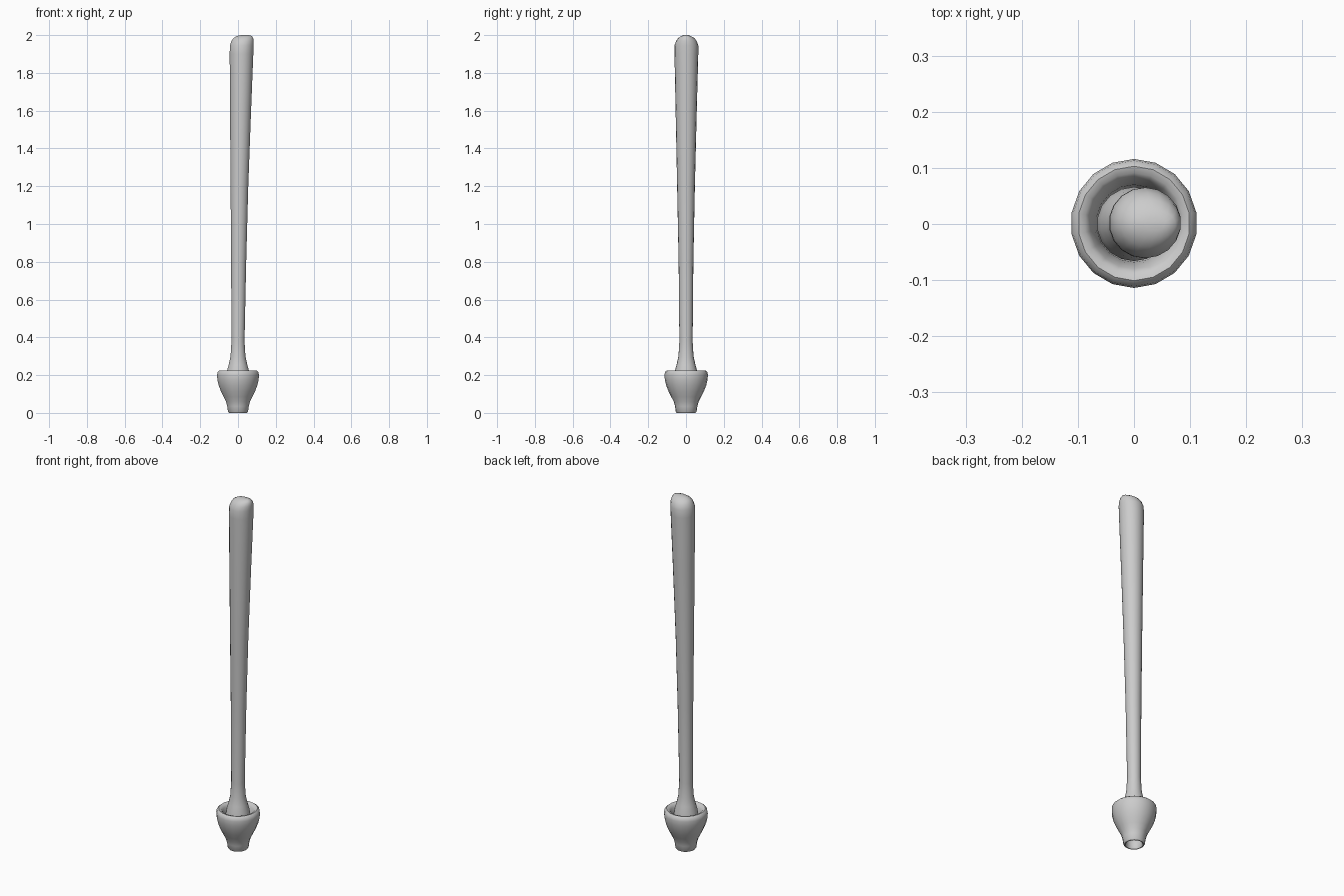
import bpy, bmesh, math

cube = bpy.data.objects.get("Cube")
if cube:
    bpy.data.objects.remove(cube, do_unlink=True)

SIDES = 18

grey = bpy.data.materials.new("plain grey")
grey.use_nodes = True
grey.diffuse_color = (0.6, 0.6, 0.6, 1)
grey.node_tree.nodes["Principled BSDF"].inputs["Base Color"].default_value = (0.6, 0.6, 0.6, 1)


def loft(name, rings, closed_loop=False):
    """Skin rings of (z, x_min, x_max, y_radius, y_centre); cap or join the ends."""
    bm = bmesh.new()
    loops = []
    for z, x0, x1, ry, yc in rings:
        cx, rx = (x0 + x1) / 2, (x1 - x0) / 2
        angles = [math.pi / 2 + 2 * math.pi * i / SIDES for i in range(SIDES)]
        loops.append([bm.verts.new((cx + rx * math.cos(a), yc + ry * math.sin(a), z))
                      for a in angles])
    pairs = list(zip(loops, loops[1:]))
    if closed_loop:
        pairs.append((loops[-1], loops[0]))
    for low, high in pairs:
        for i in range(SIDES):
            j = (i + 1) % SIDES
            bm.faces.new((low[i], low[j], high[j], high[i]))
    if not closed_loop:
        bm.faces.new(loops[0][::-1])
        bm.faces.new(loops[-1])
    bmesh.ops.recalc_face_normals(bm, faces=bm.faces)
    mesh = bpy.data.meshes.new(name)
    bm.to_mesh(mesh)
    bm.free()
    mesh.materials.append(grey)
    obj = bpy.data.objects.new(name, mesh)
    bpy.context.collection.objects.link(obj)
    bpy.ops.object.select_all(action='DESELECT')
    obj.select_set(True)
    bpy.context.view_layer.objects.active = obj
    bpy.ops.object.shade_smooth_by_angle(angle=math.radians(50))
    return obj


# Hollow cup: up the outside, over the rounded rim, down the inside
cup_profile = [
    (0.050, 0.000), (0.055, 0.006), (0.059, 0.035), (0.066, 0.060), (0.079, 0.085),
    (0.093, 0.113), (0.106, 0.145), (0.113, 0.175), (0.115, 0.200), (0.112, 0.217),
    (0.102, 0.225), (0.090, 0.222), (0.081, 0.210), (0.073, 0.185), (0.069, 0.160),
    (0.066, 0.120), (0.052, 0.080), (0.042, 0.040), (0.041, 0.008), (0.045, 0.000),
]
loft("cup", [(z, -r * 0.98, r * 0.98, r, 0.001) for r, z in cup_profile], True)

# Shaft: flared foot, slow taper leaning to one side, lopsided rounded tip
shaft_rings = [
    (0.085, -0.030, 0.030, 0.030, 0.0),
    (0.100, -0.050, 0.050, 0.050, 0.0),
    (0.130, -0.064, 0.064, 0.064, 0.0),
    (0.180, -0.066, 0.066, 0.066, 0.0),
    (0.220, -0.060, 0.060, 0.060, 0.0),
    (0.255, -0.050, 0.050, 0.050, 0.0),
    (0.300, -0.040, 0.040, 0.040, 0.0),
    (0.380, -0.035, 0.035, 0.035, 0.0),
    (0.800, -0.037, 0.044, 0.039, 0.0),
    (1.200, -0.040, 0.055, 0.047, 0.0),
    (1.600, -0.043, 0.070, 0.056, 0.001),
    (1.900, -0.045, 0.082, 0.063, 0.002),
    (1.945, -0.044, 0.084, 0.063, 0.002),
    (1.970, -0.035, 0.084, 0.054, 0.002),
    (1.985, -0.024, 0.081, 0.042, 0.001),
    (1.995, -0.006, 0.074, 0.026, 0.0),
    (2.000, 0.015, 0.060, 0.010, 0.0),
]
loft("shaft", shaft_rings)
